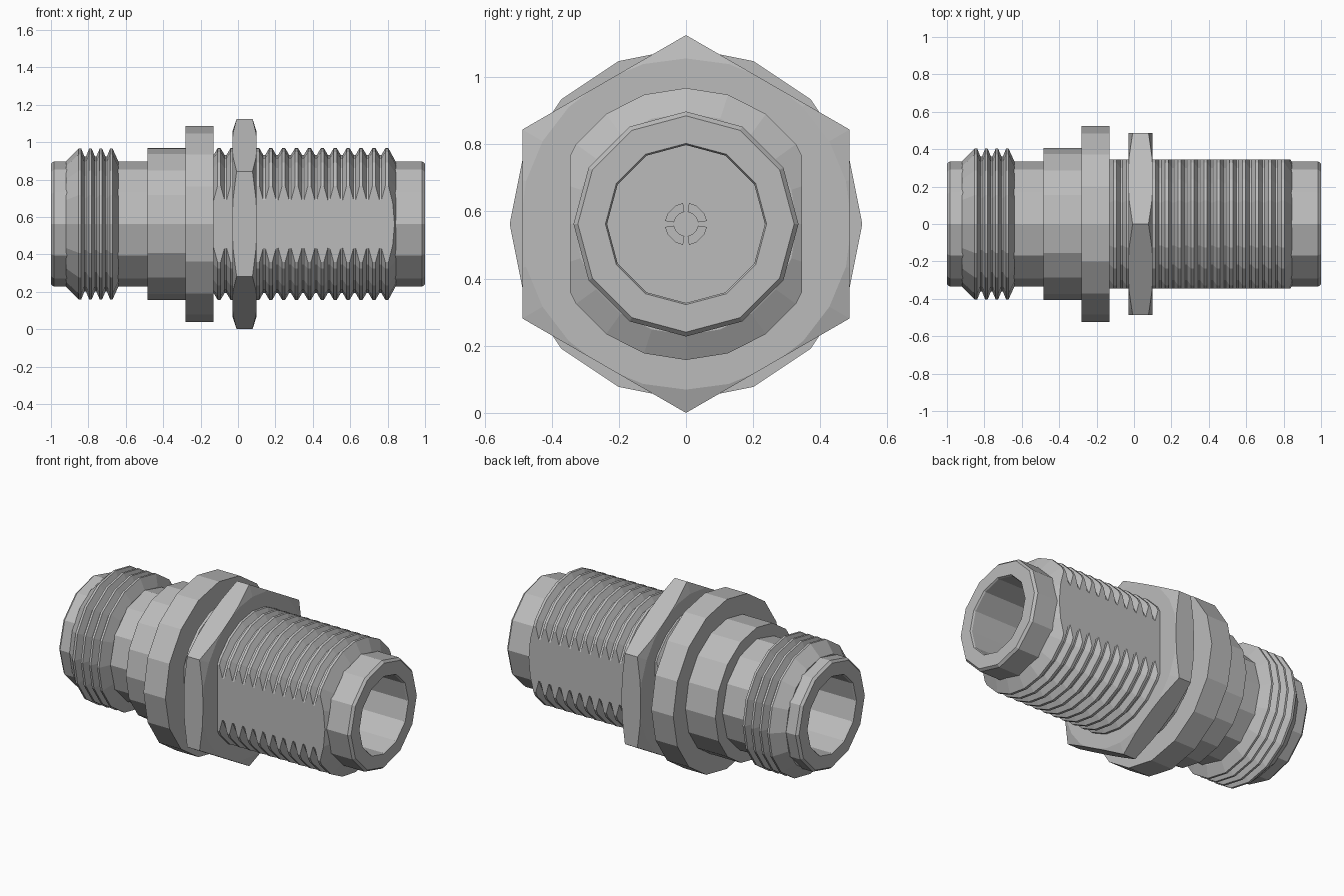
import bpy
import bmesh
from math import sin, cos, pi, radians

if "Cube" in bpy.data.objects:
    bpy.data.objects.remove(bpy.data.objects["Cube"], do_unlink=True)

AXIS_Z = 0.5625      # height of the connector's long axis
BORE = 0.235
FLAT = 0.345         # half width across the two milled thread flats

metal = bpy.data.materials.new("grey metal")
metal.use_nodes = True
grey = (0.5, 0.5, 0.5, 1)
metal.diffuse_color = grey
metal.node_tree.nodes["Principled BSDF"].inputs["Base Color"].default_value = grey


def finish(name, bm):
    bmesh.ops.remove_doubles(bm, verts=bm.verts, dist=1e-5)
    bmesh.ops.recalc_face_normals(bm, faces=bm.faces)
    mesh = bpy.data.meshes.new(name)
    bm.to_mesh(mesh)
    bm.free()
    mesh.materials.append(metal)
    obj = bpy.data.objects.new(name, mesh)
    obj.location.z = AXIS_Z
    bpy.context.collection.objects.link(obj)
    return obj


def lathe(profile, sides, closed=True):
    """Turn (x, radius) points around the x axis."""
    bm = bmesh.new()
    if not closed:
        profile = list(profile)
    rings = []
    for x, r in profile:
        if r == 0:
            rings.append([bm.verts.new((x, 0, 0))] * sides)
        else:
            rings.append([bm.verts.new((x, r * sin(2 * pi * i / sides),
                                        r * cos(2 * pi * i / sides)))
                          for i in range(sides)])
    pairs = list(zip(rings, rings[1:]))
    if closed:
        pairs.append((rings[-1], rings[0]))
    for a, b in pairs:
        for i in range(sides):
            j = (i + 1) % sides
            corners = list(dict.fromkeys((a[i], a[j], b[j], b[i])))
            bm.faces.new(corners)
    return bm


def teeth(first, pitch, count, peak, valley):
    """Zigzag thread profile with narrow crests and roots."""
    pts = []
    for k in range(count):
        x = first + k * pitch
        pts += [(x - pitch * 0.12, peak), (x + pitch * 0.12, peak)]
        if k < count - 1:
            pts += [(x + pitch * 0.42, valley), (x + pitch * 0.58, valley)]
    return pts


# Main tube with a blind bore at each end
half = [(1, 0.24), (0.99, BORE), (0.45, BORE), (0.45, 0)]
outer = [(-1, 0.322), (-0.985, 0.335), (0.985, 0.335), (1, 0.322)]
tube = [(-x, r) for x, r in reversed(half)] + outer + half
finish("main_tube", lathe(tube, 12, closed=False))

# Short coupling thread at the left end
coupling = [(-0.92, 0.28), (-0.92, 0.335)]
coupling += teeth(-0.845, 0.056, 4, 0.403, 0.362)
coupling += [(-0.64, 0.335), (-0.64, 0.28)]
finish("coupling_thread", lathe(coupling, 16))

# Stepped collar and flange
collar = [(-0.485, 0.28), (-0.485, 0.405), (-0.28, 0.405),
          (-0.28, 0.525), (-0.13, 0.525), (-0.13, 0.28)]
finish("collar_flange", lathe(collar, 16))

# Long mounting thread, milled flat on the front and back
mount = [(-0.2, 0.28), (-0.2, 0.37)]
mount += teeth(-0.17, 0.069, 15, 0.405, 0.37)
mount += [(0.845, 0.33), (0.845, 0.28)]
bm = lathe(mount, 20)
for side in (-1, 1):
    bmesh.ops.bisect_plane(bm, geom=bm.verts[:] + bm.edges[:] + bm.faces[:],
                           plane_co=(0, side * FLAT, 0), plane_no=(0, side, 0),
                           clear_outer=True)
    rim = [e for e in bm.edges if e.is_boundary]
    bmesh.ops.holes_fill(bm, edges=rim, sides=0)
finish("mounting_thread", bm)

# Hex nut with chamfered corners
left, right = -0.03, 0.10
nut = finish("hex_nut", lathe([(left, 0), (left, AXIS_Z), (right, AXIS_Z), (right, 0)],
                              6, closed=False))
cone = [(left - 0.001, 0), (left - 0.001, 0.49), (left + 0.025, 0.57),
        (right - 0.025, 0.57), (right + 0.001, 0.49), (right + 0.001, 0)]
cutter = finish("nut_chamfer_cutter", lathe(cone, 24, closed=False))
cutter.hide_render = True
mod = nut.modifiers.new("chamfer", "BOOLEAN")
mod.operation = "INTERSECT"
mod.solver = "EXACT"
mod.object = cutter
bpy.context.view_layer.update()
cut_mesh = bpy.data.meshes.new_from_object(
    nut.evaluated_get(bpy.context.evaluated_depsgraph_get()))
nut.modifiers.clear()
nut.data = cut_mesh
bpy.data.objects.remove(cutter, do_unlink=True)


# Slotted centre contacts: four curved fingers in each bore
def contact(name, side):
    bm = bmesh.new()
    base, tip = 0.44 * side, 0.72 * side
    for q in range(4):
        angles = [radians(90 * q + a) for a in (8, 30, 60, 82)]
        outline = [(0.063, a) for a in angles]
        outline += [(0.036, a) for a in reversed(angles)]
        ends = [[bm.verts.new((x, r * sin(a), r * cos(a))) for r, a in outline]
                for x in (base, tip)]
        for end in ends:
            bm.faces.new(end)
        n = len(outline)
        for i in range(n):
            j = (i + 1) % n
            bm.faces.new((ends[0][i], ends[0][j], ends[1][j], ends[1][i]))
    finish(name, bm)


contact("left_contact", 1)
contact("right_contact", -1)
